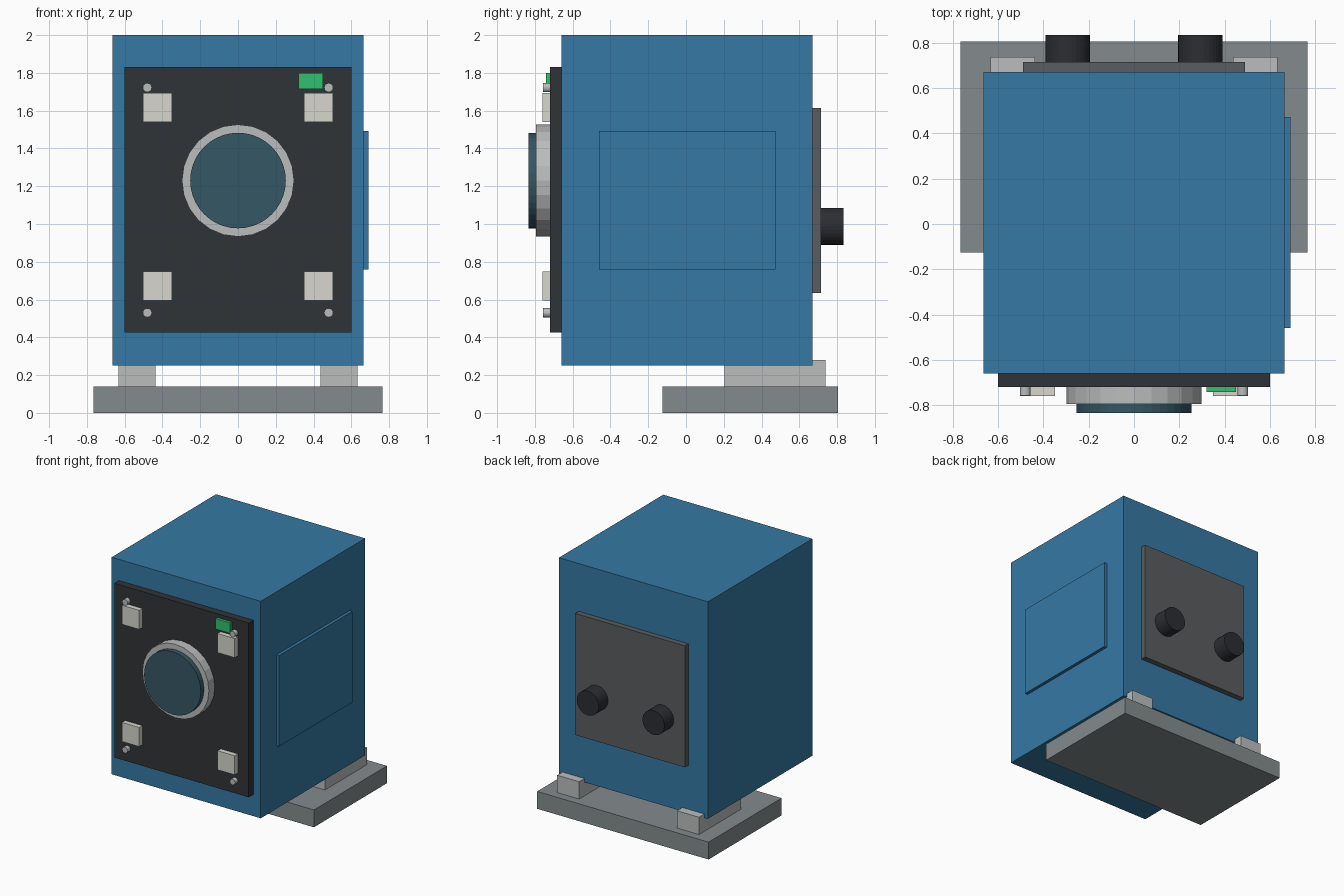
import bpy
from math import pi

if "Cube" in bpy.data.objects:
    bpy.data.objects.remove(bpy.data.objects["Cube"])


def material(name, rgb):
    m = bpy.data.materials.new(name)
    m.diffuse_color = (*rgb, 1)
    m.use_nodes = True
    m.node_tree.nodes["Principled BSDF"].inputs["Base Color"].default_value = m.diffuse_color
    return m


blue = material("blue_paint", (0.035, 0.19, 0.37))
black = material("black_panel", (0.03, 0.033, 0.038))
grey = material("dark_grey", (0.10, 0.11, 0.115))
base_grey = material("base_grey", (0.23, 0.26, 0.27))
silver = material("silver", (0.50, 0.51, 0.51))
glass = material("lens_glass", (0.035, 0.095, 0.125))
ivory = material("ivory", (0.68, 0.68, 0.62))
green = material("green", (0.03, 0.53, 0.16))
rubber = material("knob_black", (0.025, 0.027, 0.032))


def box(name, x, y, z, mat):
    """Box from (min, max) ranges on each axis."""
    bpy.ops.mesh.primitive_cube_add(size=1, location=[sum(r) / 2 for r in (x, y, z)])
    ob = bpy.context.object
    ob.name = name
    ob.scale = [r[1] - r[0] for r in (x, y, z)]
    bpy.ops.object.transform_apply(location=False, rotation=False, scale=True)
    ob.data.materials.append(mat)
    return ob


def disc(name, x, z, radius, y, sides, mat):
    """Cylinder lying along y."""
    bpy.ops.mesh.primitive_cylinder_add(vertices=sides, radius=radius, depth=y[1] - y[0],
                                        location=(x, sum(y) / 2, z), rotation=(pi / 2, 0, 0))
    ob = bpy.context.object
    ob.name = name
    ob.data.materials.append(mat)
    return ob


# Housing and its panels
box("housing", (-0.665, 0.665), (-0.66, 0.67), (0.25, 2.0), blue)
box("front_panel", (-0.60, 0.60), (-0.72, -0.66), (0.425, 1.83), black)
box("back_panel", (-0.49, 0.49), (0.67, 0.715), (0.635, 1.615), grey)
box("side_hatch", (0.665, 0.69), (-0.46, 0.473), (0.76, 1.493), blue)

# Front lens
disc("lens_ring", 0, 1.23, 0.297, (-0.795, -0.72), 24, silver)
disc("lens", 0, 1.23, 0.253, (-0.835, -0.72), 40, glass)

# Status light
box("status_light", (0.32, 0.45), (-0.742, -0.72), (1.715, 1.80), green)

for side, s in (("left", -1), ("right", 1)):
    # Corner pads and screws
    for level, pad_z, screw_z in (("upper", 1.617, 1.722), ("lower", 0.672, 0.53)):
        cx = s * 0.426
        box(f"{level}_{side}_pad", (cx - 0.077, cx + 0.077), (-0.76, -0.72),
            (pad_z - 0.077, pad_z + 0.077), ivory)
        disc(f"{level}_{side}_screw", s * 0.48, screw_z, 0.024, (-0.757, -0.72), 16, silver)
    # Back knobs
    disc(f"{side}_knob", s * 0.293, 0.988, 0.098, (0.715, 0.833), 32, rubber)
    # Rails between base and housing
    cx = s * 0.535
    box(f"{side}_rail", (cx - 0.098, cx + 0.098), (0.203, 0.738), (0.14, 0.28), silver)

# Base plate
box("base_plate", (-0.765, 0.765), (-0.125, 0.805), (0, 0.14), base_grey)
